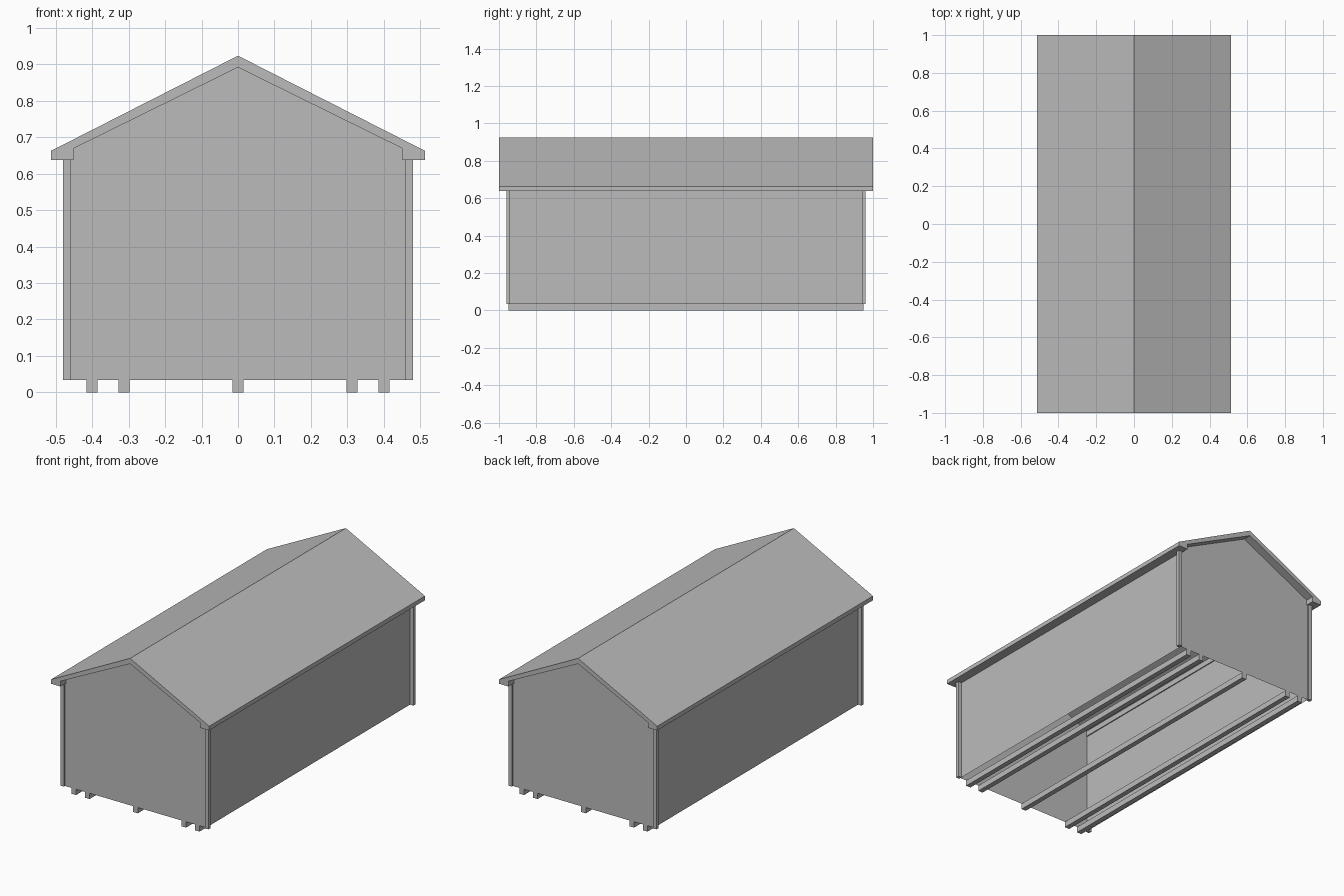
import bpy
import bmesh

if "Cube" in bpy.data.objects:
    bpy.data.objects.remove(bpy.data.objects["Cube"], do_unlink=True)

# One plain grey for the whole building
GREY = (0.5, 0.5, 0.5, 1)
grey = bpy.data.materials.new("plain_grey")
grey.diffuse_color = GREY
grey.use_nodes = True
grey.node_tree.nodes["Principled BSDF"].inputs["Base Color"].default_value = GREY

BASE, EAVE = 0.034, 0.638      # wall bottom, eave underside
WALL_X, WALL_Y = 0.458, 0.95   # wall planes
RIDGE_IN, SPRING = 0.892, 0.669


def finish(name, bm):
    mesh = bpy.data.meshes.new(name)
    bm.to_mesh(mesh)
    bm.free()
    mesh.materials.append(grey)
    obj = bpy.data.objects.new(name, mesh)
    bpy.context.collection.objects.link(obj)
    return obj


def panel(name, points):
    bm = bmesh.new()
    bm.faces.new([bm.verts.new(p) for p in points])
    return finish(name, bm)


def prism(name, profile, y0, y1):
    """Extrude an (x, z) profile along y."""
    bm = bmesh.new()
    face = bm.faces.new([bm.verts.new((x, y0, z)) for x, z in profile])
    ext = bmesh.ops.extrude_face_region(bm, geom=[face])
    moved = [v for v in ext["geom"] if isinstance(v, bmesh.types.BMVert)]
    bmesh.ops.translate(bm, verts=moved, vec=(0, y1 - y0, 0))
    bmesh.ops.recalc_face_normals(bm, faces=bm.faces)
    return finish(name, bm)


def box(name, x0, x1, y0, y1, z0, z1):
    return prism(name, [(x0, z0), (x1, z0), (x1, z1), (x0, z1)], y0, y1)


# Roof: pitched slab with boxed eaves
half = [(0.513, 0.663), (0.513, EAVE), (0.452, EAVE), (0.452, SPRING)]
mirrored = [(-x, z) for x, z in reversed(half)]
prism("roof", [(0, 0.924)] + half + [(0, RIDGE_IN)] + mirrored, -1, 1)

# Thin walls and corner posts, open underneath
for s, side, end in ((1, "left", "back"), (-1, "right", "front")):
    x, y = s * WALL_X, s * WALL_Y
    panel(side + "_wall", [(x, -y, BASE), (x, y, BASE), (x, y, EAVE), (x, -y, EAVE)])
    panel(end + "_gable_wall", [(x, y, BASE), (-x, y, BASE), (-x, y, SPRING),
                                (0, y, RIDGE_IN), (x, y, SPRING)])
    for t, y_name in ((1, "back"), (-1, "front")):
        xs = sorted((s * WALL_X, s * 0.48))
        ys = sorted((t * 0.94, t * 0.96))
        box(f"{y_name}_{side}_corner_post", *xs, *ys, BASE, EAVE)

# Floor skids
for i, x in enumerate((-0.401, -0.313, 0, 0.313, 0.401)):
    box(f"skid_{i + 1}", x - 0.015, x + 0.015, -WALL_Y, WALL_Y, 0, BASE)
